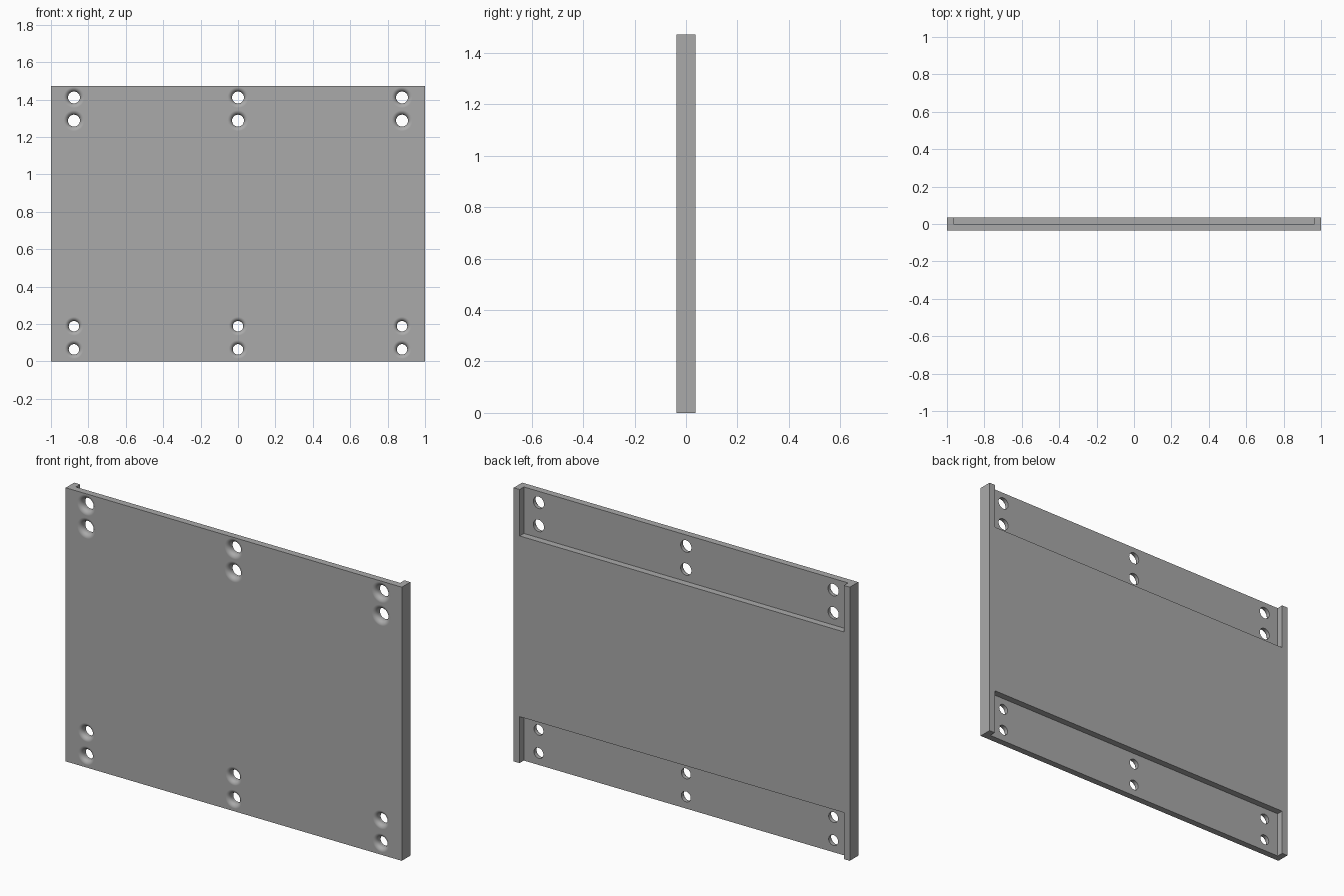
import bpy, bmesh, math
from mathutils import Matrix, Vector

W, T, H = 2.0, 0.072, 1.472      # width, thickness, height
FRONT = -T / 2

cube = bpy.data.objects.get("Cube")
if cube:
    bpy.data.objects.remove(cube, do_unlink=True)

grey = bpy.data.materials.new("plain grey")
grey.use_nodes = True
grey.diffuse_color = (0.4, 0.4, 0.4, 1)
grey.node_tree.nodes["Principled BSDF"].inputs["Base Color"].default_value = (0.4, 0.4, 0.4, 1)


def add_box(bm, low, high):
    low, high = Vector(low), Vector(high)
    place = Matrix.Translation((low + high) / 2) @ Matrix.Diagonal((*(high - low), 1))
    bmesh.ops.create_cube(bm, size=1, matrix=place)


def add_flared_hole(bm, x, z, radius, flare, sides=32, steps=6):
    """Lathed cutter: a straight bore that rounds outward at the front face."""
    profile = [(radius, 0.03)]
    for i in range(steps + 1):
        a = math.pi / 2 * i / steps
        profile.append((radius + flare * (1 - math.cos(a)), FRONT + flare * (1 - math.sin(a))))
    profile.append((radius + flare, FRONT - 0.02))
    rings = []
    for r, y in profile:
        angles = [2 * math.pi * k / sides for k in range(sides)]
        rings.append([bm.verts.new((x + r * math.cos(a), y, z + r * math.sin(a))) for a in angles])
    for lower, upper in zip(rings, rings[1:]):
        for k in range(sides):
            n = (k + 1) % sides
            bm.faces.new((lower[k], lower[n], upper[n], upper[k]))
    bm.faces.new(rings[0])
    bm.faces.new(rings[-1])


def make_object(name, bm):
    bmesh.ops.recalc_face_normals(bm, faces=bm.faces)
    mesh = bpy.data.meshes.new(name)
    bm.to_mesh(mesh)
    bm.free()
    mesh.materials.append(grey)
    obj = bpy.data.objects.new(name, mesh)
    bpy.context.scene.collection.objects.link(obj)
    return obj


# Main panel
bm = bmesh.new()
add_box(bm, (-W / 2, FRONT, 0), (W / 2, -FRONT, H))
panel = make_object("mounting_panel", bm)

# Recesses along the top and bottom of the back, between end ribs
bm = bmesh.new()
for low, high in ((-0.1, 0.25), (H - 0.25, H + 0.1)):
    add_box(bm, (-0.965, 0, low), (0.965, 0.1, high))
recesses = make_object("recess_cutter", bm)

# Screw holes, slightly larger along the top
bm = bmesh.new()
for x in (-0.877, 0, 0.877):
    for z in (0.064, 0.188):
        add_flared_hole(bm, x, z, 0.028, 0.022)
        add_flared_hole(bm, x, H - z + 0.003, 0.032, 0.024)
holes = make_object("screw_hole_cutter", bm)

# Cut the panel, then drop the cutters
bpy.ops.object.select_all(action='DESELECT')
panel.select_set(True)
bpy.context.view_layer.objects.active = panel
for cutter in (recesses, holes):
    cutter.hide_render = True
    mod = panel.modifiers.new(cutter.name, 'BOOLEAN')
    mod.operation = 'DIFFERENCE'
    mod.solver = 'EXACT'
    mod.object = cutter
    bpy.ops.object.modifier_apply(modifier=mod.name)
    bpy.data.objects.remove(cutter, do_unlink=True)

# Smooth the flares while the flat faces stay flat
bpy.ops.object.shade_smooth_by_angle(angle=math.radians(35))
weighted = panel.modifiers.new("flat_faces", 'WEIGHTED_NORMAL')
weighted.keep_sharp = True
